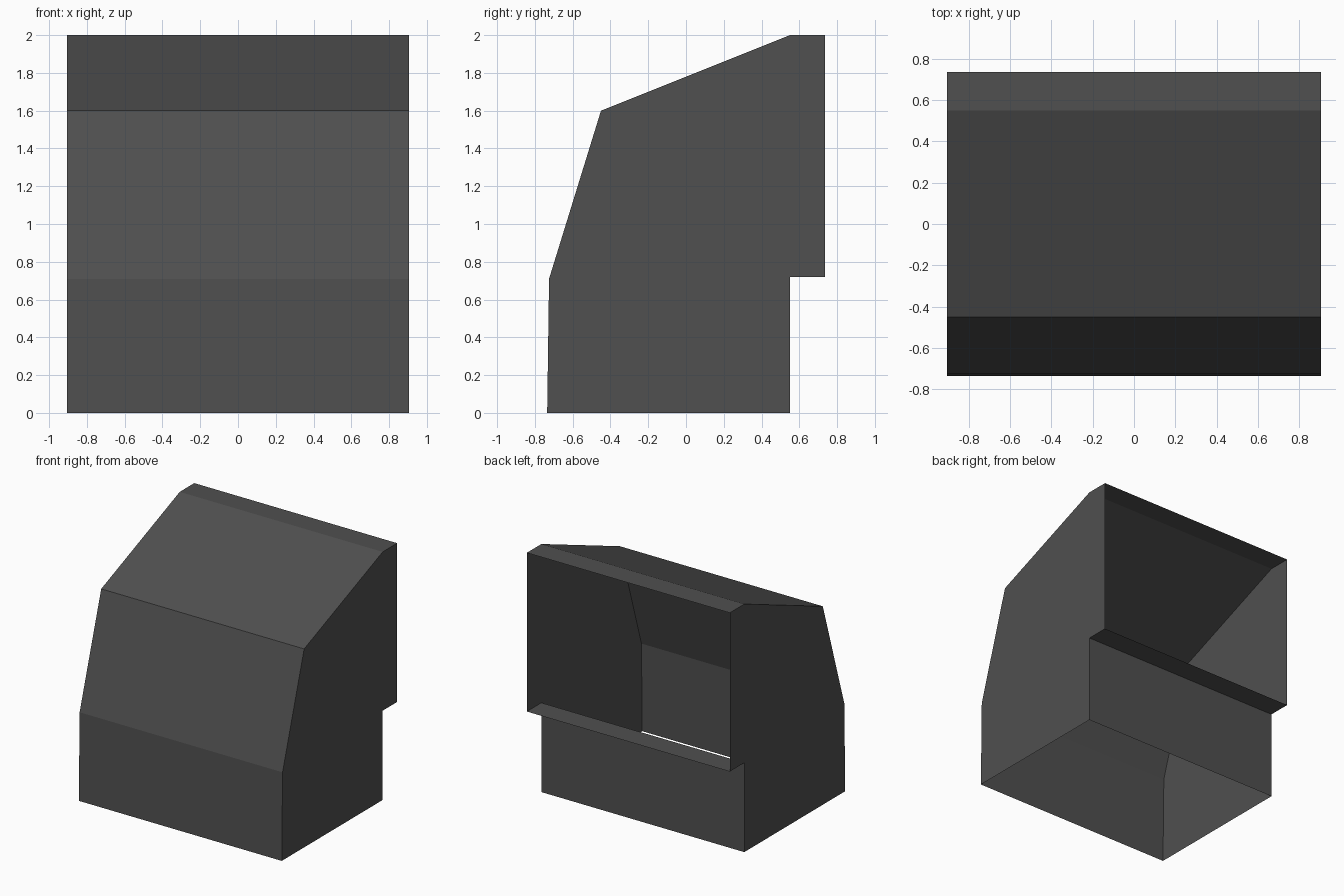
import bpy, bmesh

if "Cube" in bpy.data.objects:
    bpy.data.objects.remove(bpy.data.objects["Cube"])

# single dark grey finish
grey = bpy.data.materials.new("dark grey")
grey.diffuse_color = (0.08, 0.08, 0.08, 1)
grey.use_nodes = True
grey.node_tree.nodes["Principled BSDF"].inputs["Base Color"].default_value = grey.diffuse_color

HALF_WIDTH = 0.905

# side outline (y, z), running from the front foot over the top to the rear foot
PROFILE = [(-0.735, 0), (-0.725, 0.71), (-0.45, 1.6), (0.55, 2.0),
           (0.735, 2.0), (0.735, 0.72), (0.55, 0.72), (0.55, 0)]
REAR_OPENING = 4  # outline segment left open; the floor is open as well

bm = bmesh.new()
left = [bm.verts.new((-HALF_WIDTH, y, z)) for y, z in PROFILE]
right = [bm.verts.new((HALF_WIDTH, y, z)) for y, z in PROFILE]

# side walls
bm.faces.new(left)
bm.faces.new(right[::-1])

# front, roof, rear ledge and rear lower panels
for i in range(len(PROFILE) - 1):
    if i != REAR_OPENING:
        bm.faces.new((left[i + 1], left[i], right[i], right[i + 1]))

# make the left wall point outwards and everything else agree with it
bm.normal_update()
for f in bm.faces:
    centre = f.calc_center_median()
    outward = centre.copy()
    outward.z -= 1.0
    if abs(f.normal.x) < 0.5 and abs(f.normal.z) > 0.99 and centre.z < 1:
        outward = -f.normal if f.normal.z > 0 else f.normal.copy()  # ledge faces down
    if f.normal.dot(outward) < 0:
        f.normal_flip()

mesh = bpy.data.meshes.new("hood_shell")
bm.to_mesh(mesh)
bm.free()
mesh.materials.append(grey)
hood_shell = bpy.data.objects.new("hood_shell", mesh)
bpy.context.collection.objects.link(hood_shell)
